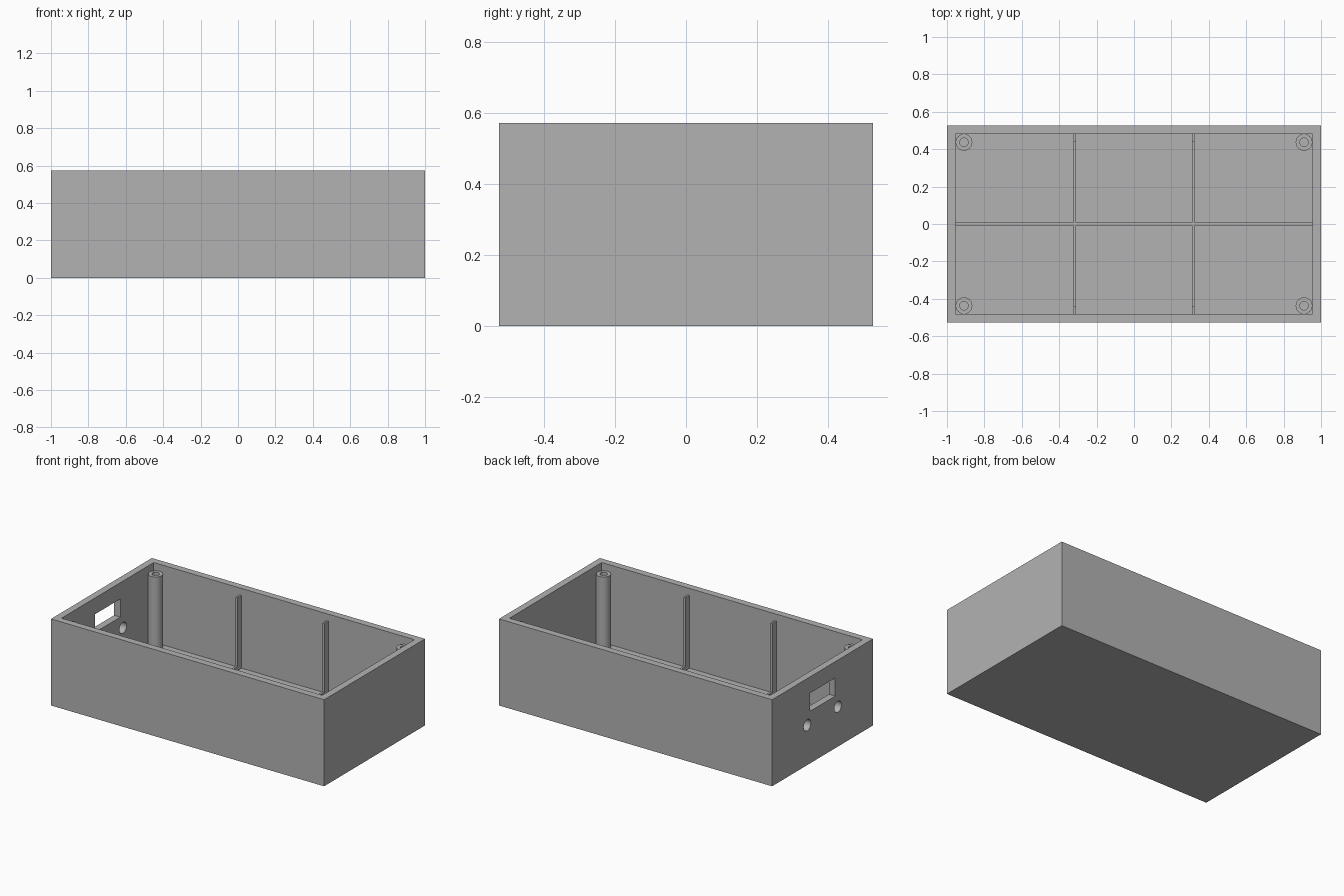
import bpy
import bmesh
from math import pi
from mathutils import Matrix, Vector

if "Cube" in bpy.data.objects:
    bpy.data.objects.remove(bpy.data.objects["Cube"], do_unlink=True)

# Overall sizes
LENGTH, WIDTH, HEIGHT = 2.0, 1.055, 0.573
WALL = 0.0455
FLOOR = 0.0455
INNER_X, INNER_Y = LENGTH / 2 - WALL, WIDTH / 2 - WALL
RIB = 0.0136
RIB_X = 0.318
RIB_TOP = FLOOR + 0.027
POST_TOP = 0.527

grey = bpy.data.materials.new("plain grey")
grey.use_nodes = True
grey.diffuse_color = (0.45, 0.45, 0.45, 1)
grey.node_tree.nodes["Principled BSDF"].inputs["Base Color"].default_value = grey.diffuse_color


def finish(name, bm):
    """Turn a bmesh into a named grey object."""
    bmesh.ops.recalc_face_normals(bm, faces=bm.faces)
    mesh = bpy.data.meshes.new(name)
    bm.to_mesh(mesh)
    bm.free()
    obj = bpy.data.objects.new(name, mesh)
    mesh.materials.append(grey)
    bpy.context.collection.objects.link(obj)
    return obj


def box(name, low, high):
    low, high = Vector(low), Vector(high)
    bm = bmesh.new()
    matrix = Matrix.Translation((low + high) / 2) @ Matrix.Diagonal((high - low).to_4d())
    bmesh.ops.create_cube(bm, size=1, matrix=matrix)
    return finish(name, bm)


def cylinder(name, centre, radius, depth, turn):
    bm = bmesh.new()
    bmesh.ops.create_cone(bm, cap_ends=True, segments=48, radius1=radius, radius2=radius,
                          depth=depth, matrix=Matrix.Translation(centre) @ turn)
    return finish(name, bm)


def combine(target, other, operation):
    """Apply a boolean and remove the helper object."""
    other.hide_render = True
    mod = target.modifiers.new("boolean", "BOOLEAN")
    mod.operation, mod.object, mod.solver = operation, other, "EXACT"
    activate(target)
    bpy.ops.object.modifier_apply(modifier=mod.name)
    bpy.data.objects.remove(other, do_unlink=True)


def activate(obj):
    bpy.ops.object.select_all(action="DESELECT")
    obj.select_set(True)
    bpy.context.view_layer.objects.active = obj


# Open-topped housing
housing = box("housing", (-LENGTH / 2, -WIDTH / 2, 0), (LENGTH / 2, WIDTH / 2, HEIGHT))
combine(housing, box("cavity_cutter", (-INNER_X, -INNER_Y, FLOOR),
                     (INNER_X, INNER_Y, HEIGHT + 0.1)), "DIFFERENCE")

# Rectangular port and two round holes through one end wall
combine(housing, box("port_cutter", (-1.1, -0.132, 0.345), (-0.9, 0.132, 0.465)), "DIFFERENCE")
for y in (-0.16, 0.16):
    hole = cylinder("hole_cutter", (-1, y, 0.264), 0.037, 0.2, Matrix.Rotation(pi / 2, 4, "Y"))
    combine(housing, hole, "DIFFERENCE")

# Low crossing ribs on the floor
ribs = box("floor_ribs", (-INNER_X, -RIB / 2, FLOOR), (INNER_X, RIB / 2, RIB_TOP))
for x in (-RIB_X, RIB_X):
    combine(ribs, box("cross_rib", (x - RIB / 2, -INNER_Y, FLOOR),
                      (x + RIB / 2, INNER_Y, RIB_TOP)), "UNION")

# Upright ribs against the long walls
for side, sy in (("front", -1), ("back", 1)):
    for hand, sx in (("right", -1), ("left", 1)):
        y1, y2 = sorted((sy * 0.44, sy * INNER_Y))
        box(f"{side}_{hand}_wall_rib", (sx * RIB_X - RIB / 2, y1, FLOOR),
            (sx * RIB_X + RIB / 2, y2, POST_TOP))

        # Hollow screw posts in the corners
        centre = (sx * 0.909, sy * 0.437, (FLOOR + POST_TOP) / 2)
        depth = POST_TOP - FLOOR
        post = cylinder(f"{side}_{hand}_screw_post", centre, 0.0445, depth, Matrix())
        bore = cylinder("bore_cutter", centre, 0.0227, depth + 0.1, Matrix())
        combine(post, bore, "DIFFERENCE")
        activate(post)
        bpy.ops.object.shade_smooth_by_angle()

activate(housing)
bpy.ops.object.shade_smooth_by_angle()
